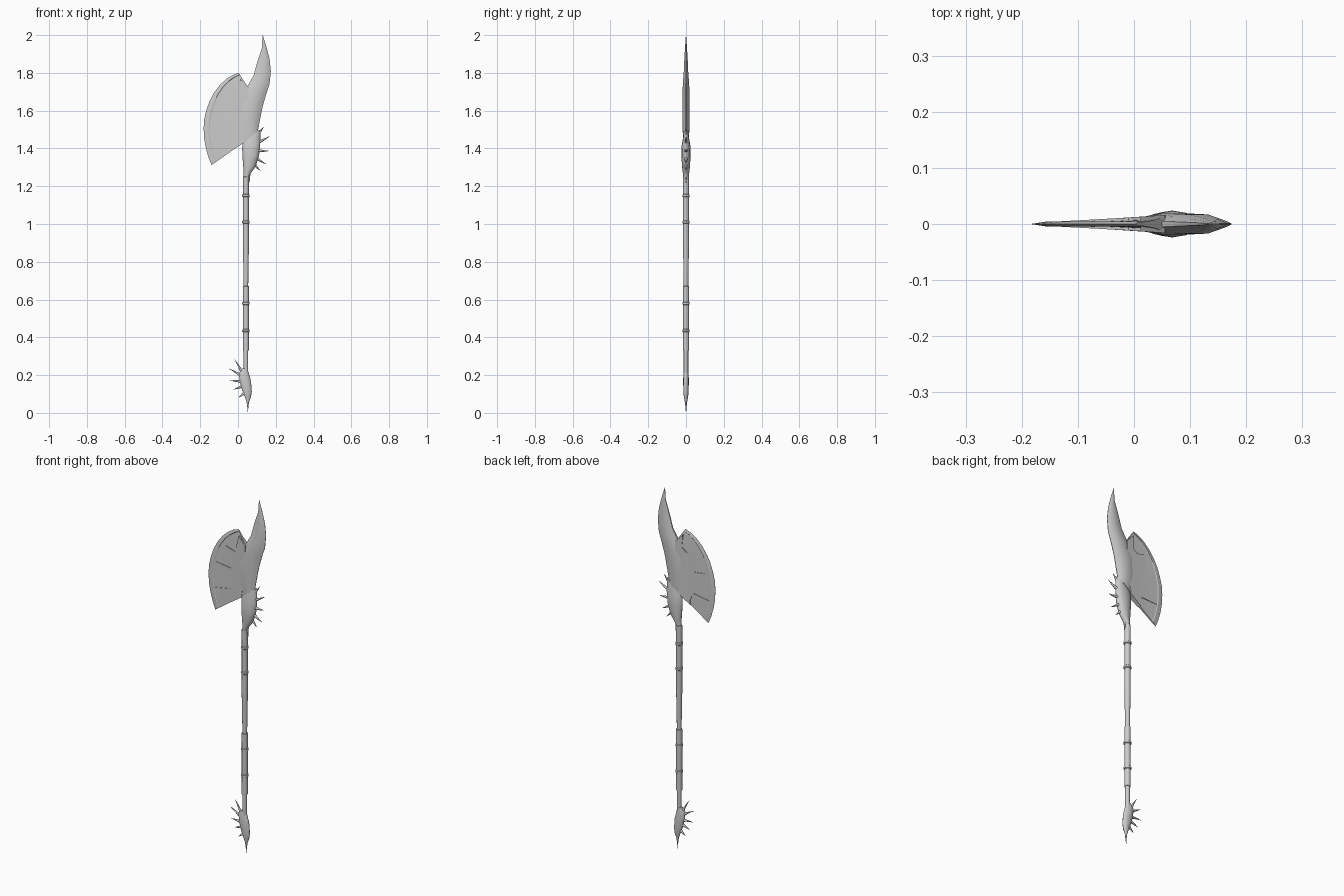
import bpy, bmesh, math
from mathutils import Vector

AX = 0.042  # shaft axis


def finish(name, bm, angle=35):
    bmesh.ops.recalc_face_normals(bm, faces=bm.faces)
    me = bpy.data.meshes.new(name)
    bm.to_mesh(me)
    bm.free()
    ob = bpy.data.objects.new(name, me)
    bpy.context.collection.objects.link(ob)
    bpy.ops.object.select_all(action='DESELECT')
    ob.select_set(True)
    bpy.context.view_layer.objects.active = ob
    bpy.ops.object.shade_smooth_by_angle(angle=math.radians(angle))
    return ob


def add_rings(bm, rings):
    """Skin closed rings of points and cap both ends."""
    vs = [[bm.verts.new(p) for p in r] for r in rings]
    n = len(vs[0])
    for a, b in zip(vs, vs[1:]):
        for i in range(n):
            j = (i + 1) % n
            bm.faces.new((a[i], a[j], b[j], b[i]))
    bm.faces.new(vs[0])
    bm.faces.new(vs[-1])


def loft(name, stations, profile, angle=35):
    """Stations: left x,z, right x,z, half thickness. Profile: (across, thickness factor)."""
    bm = bmesh.new()
    rings = []
    for lx, lz, rx, rz, t in stations:
        pts = [(lx + (rx - lx) * u, k * t, lz + (rz - lz) * u) for u, k in profile]
        rings.append([(x, -y, z) for x, y, z in pts] + [(x, y, z) for x, y, z in reversed(pts)])
    add_rings(bm, rings)
    return finish(name, bm, angle)


def spikes(name, items, r):
    """Tapered, slightly bent spikes in the y = 0 plane."""
    bm = bmesh.new()
    for bx, bz, tx, tz in items:
        a, b = Vector((bx, 0, bz)), Vector((tx, 0, tz))
        d = (b - a).normalized()
        side, up = Vector((d.z, 0, -d.x)), Vector((0, 1, 0))
        rings = []
        for u, k in ((0, 1), (.35, .6), (.7, .32), (1, .04)):
            c = a.lerp(b, u) + side * (.12 * u * (1 - u) * (b - a).length)
            rings.append([c + (side * math.cos(i * math.tau / 8) + up * math.sin(i * math.tau / 8)) * r * k
                          for i in range(8)])
        add_rings(bm, rings)
    return finish(name, bm, 50)


# Shaft with two wrapped grips, turned around its axis
prof = [(.012, .18), (.012, .33)]
for z0, z1, bands in ((.33, .67, (.435, .58)), (.90, 1.25, (1.01, 1.15))):
    prof.append((.016, z0))
    for b in bands:
        prof += [(.0155, b - .008), (.0195, b - .005), (.0195, b + .005), (.0155, b + .008)]
    prof += [(.016, z1), (.012, z1 + .002)]
prof.append((.012, 1.40))
bm = bmesh.new()
add_rings(bm, [[(AX + r * math.cos(i * math.tau / 12), r * math.sin(i * math.tau / 12), z)
                for i in range(12)] for r, z in prof])
finish("shaft", bm)

ROUND = [(0, .08), (.07, .5), (.25, .85), (.5, 1), (.75, .85), (.93, .5), (1, .08)]

# Pommel
loft("pommel", [
    (.022, .235, .048, .235, .011), (.005, .212, .058, .208, .014), (.008, .17, .069, .165, .015),
    (.02, .125, .073, .112, .014), (.036, .085, .067, .078, .011), (.045, .058, .058, .058, .006),
    (.049, .03, .055, .03, .003), (.05, 0, .051, 0, .0005)], ROUND)
spikes("pommel_spikes", [
    (.022, .21, -.02, .285), (.018, .195, -.05, .235), (.02, .165, -.045, .17),
    (.025, .14, -.025, .122), (.035, .105, .003, .08)], .009)

# Spiked collar under the head
loft("collar", [
    (.026, 1.45, .118, 1.50, .012), (.022, 1.40, .118, 1.43, .023), (.024, 1.35, .112, 1.365, .024),
    (.028, 1.30, .094, 1.305, .021), (.032, 1.27, .068, 1.27, .017), (.033, 1.245, .058, 1.25, .015)],
    ROUND)
spikes("collar_spikes", [
    (.10, 1.47, .135, 1.513), (.10, 1.43, .167, 1.465), (.10, 1.39, .163, 1.387),
    (.09, 1.355, .15, 1.317), (.08, 1.325, .12, 1.28), (.058, 1.28, .064, 1.215)], .011)

# Head body sweeping up into the horn
loft("head_horn", [
    (.02, 1.425, .105, 1.49, .016), (.0, 1.53, .115, 1.545, .019), (.0, 1.635, .13, 1.62, .019),
    (.03, 1.70, .15, 1.69, .018), (.05, 1.73, .167, 1.74, .017), (.082, 1.785, .174, 1.81, .012),
    (.103, 1.86, .167, 1.875, .009), (.126, 1.93, .15, 1.94, .005), (.13, 2.0, .131, 2.0, .0006)],
    [(0, .3), (.2, .75), (.4, 1), (.7, 1), (.88, .5), (1, .08)])

# Fan blade: hub line to cutting edge, with recessed panel and bevelled rim
arc = [(.003, 1.80), (-.03, 1.788), (-.062, 1.768), (-.097, 1.735), (-.127, 1.695), (-.15, 1.652),
       (-.167, 1.605), (-.179, 1.555), (-.182, 1.51), (-.18, 1.455), (-.171, 1.405), (-.157, 1.355),
       (-.14, 1.312)]
n = len(arc) - 1
loft("blade", [(.05 - .015 * i / n, 1.73 - .295 * i / n, x, z, 1) for i, (x, z) in enumerate(arc)],
     [(0, .012), (.3, .007), (.6, .0045), (.86, .0028), (.88, .0045), (1, .0004)], 15)

# Raised claws reaching over the blade on both faces
outline = [(.055, 1.725), (.012, 1.768), (.02, 1.70), (-.01, 1.675), (-.07, 1.69), (-.03, 1.645),
           (-.02, 1.62), (-.038, 1.575), (-.13, 1.584), (-.045, 1.545), (-.03, 1.50), (-.042, 1.458),
           (-.15, 1.437), (-.042, 1.437), (-.03, 1.41), (-.035, 1.386), (.03, 1.43), (.06, 1.60)]


def thick(x):
    return .012 + x * (.075 if x > 0 else .055)


bm = bmesh.new()
sides = [[bm.verts.new((x, s * thick(x), z)) for x, z in outline] for s in (-1, 1)]
for i in range(len(outline)):
    j = (i + 1) % len(outline)
    bm.faces.new((sides[0][i], sides[0][j], sides[1][j], sides[1][i]))
caps = [bm.faces.new(s) for s in sides]
bmesh.ops.triangulate(bm, faces=caps)
finish("blade_claws", bm)
